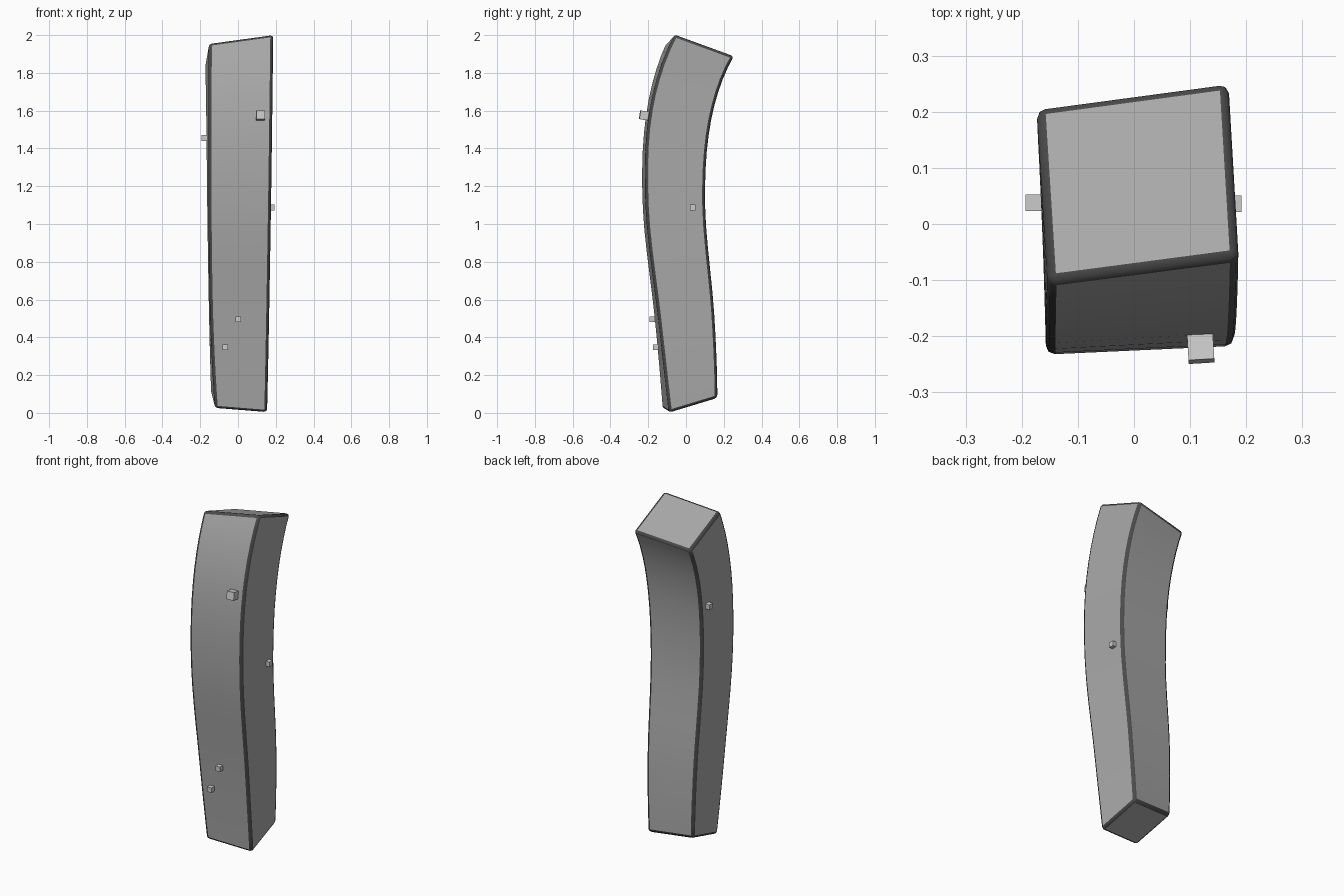
import bpy, bmesh
from mathutils import Vector

if "Cube" in bpy.data.objects:
    bpy.data.objects.remove(bpy.data.objects["Cube"])

# Cross-section keys: corners front right, back right, back left, front left
KEYS = [
    [(.155, -.09, .0), (.135, .168, .078), (-.143, .135, .10), (-.122, -.125, .022)],
    [(.165, -.147, .5), (.155, .15, .53), (-.154, .127, .53), (-.147, -.166, .5)],
    [(.175, -.214, 1.1), (.168, .102, 1.1), (-.163, .082, 1.08), (-.156, -.229, 1.08)],
    [(.182, -.193, 1.6), (.173, .134, 1.55), (-.168, .105, 1.52), (-.156, -.213, 1.57)],
    [(.187, -.06, 2.005), (.168, .255, 1.89), (-.174, .209, 1.845), (-.154, -.105, 1.958)],
]
STEPS = 5


def spline(p0, p1, p2, p3, t):
    return 0.5 * (2 * p1 + (p2 - p0) * t + (2 * p0 - 5 * p1 + 4 * p2 - p3) * t * t
                  + (3 * p1 - p0 - 3 * p2 + p3) * t ** 3)


def extend(a, b, c):
    return [3 * p - 3 * q + r for p, q, r in zip(a, b, c)]


def grey(name, value):
    mat = bpy.data.materials.new(name)
    mat.diffuse_color = (value, value, value, 1)
    mat.use_nodes = True
    mat.node_tree.nodes["Principled BSDF"].inputs["Base Color"].default_value = mat.diffuse_color
    return mat


def add_object(name, bm):
    bmesh.ops.recalc_face_normals(bm, faces=bm.faces)
    mesh = bpy.data.meshes.new(name)
    bm.to_mesh(mesh)
    bm.free()
    obj = bpy.data.objects.new(name, mesh)
    bpy.context.collection.objects.link(obj)
    return obj


# Curved body, lofted through the sections
keys = [[Vector(c) for c in k] for k in KEYS]
keys = [extend(*keys[:3])] + keys + [extend(keys[-1], keys[-2], keys[-3])]
rows = []
for i in range(1, len(keys) - 2):
    for s in range(STEPS):
        rows.append([spline(*[keys[i + d][c] for d in (-1, 0, 1, 2)], s / STEPS)
                     for c in range(4)])
rows.append(keys[-2])

bm = bmesh.new()
rings = [[bm.verts.new(p) for p in row] for row in rows]
for a, b in zip(rings, rings[1:]):
    for c in range(4):
        d = (c + 1) % 4
        bm.faces.new((a[c], a[d], b[d], b[c]))
bm.faces.new(rings[0])
bm.faces.new(rings[-1])
body = add_object("curved_body", bm)
body.data.materials.append(grey("body_grey", 0.40))
body.data.materials.append(grey("edge_dark", 0.07))

# Dark rounded edges
bevel = body.modifiers.new("rounded_edges", 'BEVEL')
bevel.width = 0.016
bevel.segments = 2
bevel.limit_method = 'ANGLE'
bevel.angle_limit = 0.8
bevel.material = 1
bpy.context.view_layer.objects.active = body
body.select_set(True)
bpy.ops.object.shade_smooth_by_angle(angle=0.6)

# Small studs set into the body
STUDS = [
    ("front_large_stud", (.119, -.222, 1.575), .046, (-.15, 0, .06)),
    ("front_upper_stud", (.001, -.178, .497), .029, (0, 0, 0)),
    ("front_lower_stud", (-.067, -.16, .348), .029, (0, 0, 0)),
    ("right_stud", (.177, .036, 1.087), .03, (0, 0, 0)),
    ("left_stud", (-.178, .038, 1.455), .03, (0, 0, 0)),
]
for name, loc, size, rot in STUDS:
    bm = bmesh.new()
    bmesh.ops.create_cube(bm, size=size)
    stud = add_object(name, bm)
    stud.location = loc
    stud.rotation_euler = rot
